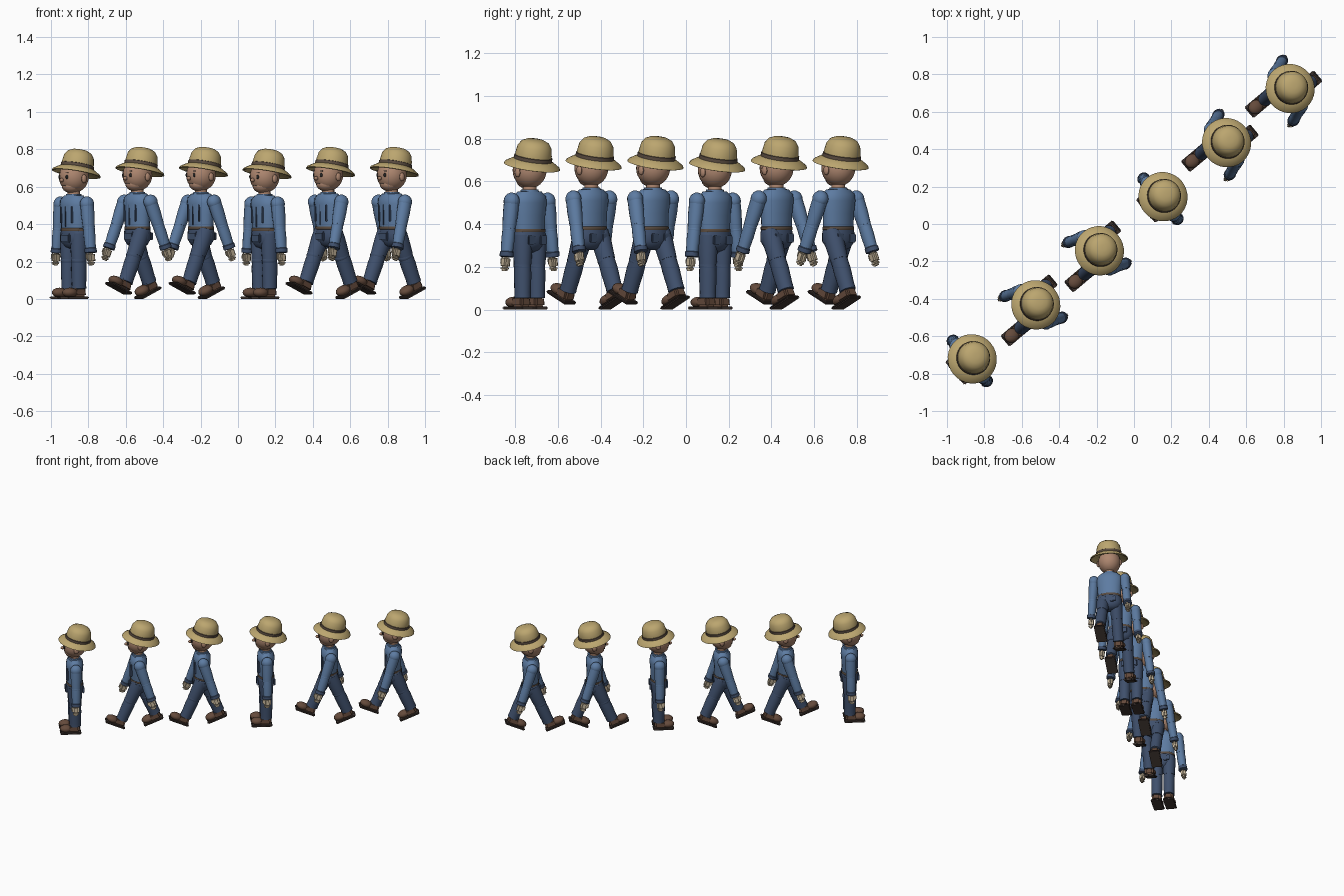
import bpy, bmesh, math
from mathutils import Matrix, Vector

if "Cube" in bpy.data.objects:
    bpy.data.objects.remove(bpy.data.objects["Cube"])

T, R, D = Matrix.Translation, Matrix.Rotation, math.radians


def mat(name, c):
    m = bpy.data.materials.new(name)
    m.diffuse_color = (*c, 1)
    m.use_nodes = True
    m.node_tree.nodes["Principled BSDF"].inputs["Base Color"].default_value = m.diffuse_color
    return m


STRAW = mat("straw", (0.50, 0.38, 0.16))
BAND = mat("hat_band", (0.10, 0.07, 0.05))
SKIN = mat("skin", (0.42, 0.24, 0.16))
SHIRT = mat("shirt_blue", (0.11, 0.20, 0.36))
TROUSER = mat("trouser_navy", (0.05, 0.08, 0.15))
SHOE = mat("shoe_brown", (0.13, 0.07, 0.045))
SOLE = mat("sole_dark", (0.05, 0.035, 0.03))
HAND = mat("glove", (0.52, 0.43, 0.30))
DARK = mat("dark", (0.02, 0.02, 0.02))


def finish(bm, name, material):
    bmesh.ops.recalc_face_normals(bm, faces=bm.faces)
    me = bpy.data.meshes.new(name)
    bm.to_mesh(me)
    bm.free()
    me.materials.append(material)
    me.shade_smooth()
    me.set_sharp_from_angle(angle=D(40))
    return me


def lathe(name, material, profile, sy=1.0, n=20):
    """Spin (radius, z) points round z, squashed by sy in y."""
    bm = bmesh.new()
    rings = [[bm.verts.new((r * math.cos(2 * math.pi * i / n), sy * r * math.sin(2 * math.pi * i / n), z))
              for i in range(n)] for r, z in profile]
    for a, b in zip(rings, rings[1:]):
        for i in range(n):
            bm.faces.new((a[i], a[(i + 1) % n], b[(i + 1) % n], b[i]))
    bm.faces.new(rings[0])
    bm.faces.new(rings[-1])
    return finish(bm, name, material)


def ball(name, material, loc, size, n=16):
    bm = bmesh.new()
    bmesh.ops.create_uvsphere(bm, u_segments=n, v_segments=n // 2 + 2, radius=1,
                              matrix=T(loc) @ Matrix.Diagonal((*size, 1)))
    return finish(bm, name, material)


def box(name, material, loc, size, bevel=0.004, taper=1.0):
    bm = bmesh.new()
    bmesh.ops.create_cube(bm, size=1)
    for v in bm.verts:
        if v.co.z > 0:
            v.co.x *= taper
            v.co.y *= taper
        v.co = Vector(loc) + Vector([v.co[i] * size[i] for i in range(3)])
    bmesh.ops.bevel(bm, geom=bm.edges[:], offset=bevel, segments=2, affect='EDGES')
    return finish(bm, name, material)


# torso, hips and head: coordinates of one figure facing -y
body = [
    lathe("shirt_torso", SHIRT, [(.076, .33), (.082, .37), (.084, .44), (.092, .50), (.088, .53),
                                 (.065, .552), (.03, .556)], .66),
    lathe("trouser_hips", TROUSER, [(.03, .268), (.065, .28), (.086, .31), (.086, .345), (.080, .372)], .70),
    lathe("belt", BAND, [(.082, .362), (.084, .364), (.084, .376), (.082, .378)], .70),
    lathe("neck", SKIN, [(.034, .54), (.032, .59)], 1, 14),
    lathe("collar", SHIRT, [(.046, .545), (.042, .562), (.034, .562)], .95),
    ball("head", SKIN, (0, .0, .652), (.078, .082, .084), 24),
    ball("jaw", SKIN, (0, -.014, .605), (.052, .056, .040)),
    ball("nose", SKIN, (0, -.084, .635), (.010, .014, .011), 10),
    box("mouth", DARK, (0, -.069, .606), (.026, .006, .003), .001),
    box("front_pouch", TROUSER, (0, -.058, .325), (.075, .018, .05), .007),
    box("shirt_placket", TROUSER, (0, -.056, .44), (.004, .010, .11), .001),
]
for s in (-1, 1):
    body += [
        ball("eye", DARK, (s * .030, -.072, .652), (.008, .008, .012), 10),
        box("eyebrow", DARK, (s * .031, -.073, .674), (.020, .006, .004), .001),
        ball("ear", SKIN, (s * .079, .006, .642), (.011, .017, .023), 12),
        box("back_pocket", TROUSER, (s * .036, .058, .325), (.042, .012, .042), .004),
        box("chest_strap", TROUSER, (s * .045, -.051, .45), (.007, .012, .09), .002),
    ]

# straw hat, built round the brim centre
hat = [
    lathe("hat_brim", STRAW, [(.07, -.002), (.10, -.010), (.126, -.026), (.133, -.024), (.128, -.014),
                              (.10, .004), (.082, .012)], 1, 32),
    lathe("hat_crown", STRAW, [(.088, 0), (.086, .035), (.080, .070), (.064, .093), (.04, .104),
                               (.015, .107)], 1, 32),
    lathe("hat_ribbon", BAND, [(.087, .004), (.091, .006), (.090, .024), (.086, .026)], 1, 32),
]

# one leg hanging from the hip joint at the origin
leg = [
    ball("hip_joint", TROUSER, (0, 0, -.02), (.044, .048, .046)),
    lathe("trouser_thigh", TROUSER, [(.044, -.01), (.045, -.06), (.040, -.15)], 1.08, 16),
    ball("knee", TROUSER, (0, -.002, -.155), (.040, .043, .032)),
    lathe("trouser_shin", TROUSER, [(.038, -.15), (.040, -.20), (.037, -.28), (.038, -.305), (.030, -.306)], 1.08, 16),
    ball("shoe_toe", SHOE, (0, -.064, -.326), (.037, .044, .026)),
    box("shoe_heel", SHOE, (0, -.010, -.323), (.066, .086, .054), .012, .88),
    box("shoe_sole", SOLE, (0, -.032, -.353), (.076, .146, .014), .005),
]

# one arm hanging from the shoulder joint at the origin
arm = [
    ball("shoulder_joint", SHIRT, (0, 0, 0), (.036, .040, .040)),
    lathe("upper_sleeve", SHIRT, [(.034, 0), (.034, -.06), (.030, -.13)], 1.1, 16),
    ball("elbow", SHIRT, (0, 0, -.135), (.030, .033, .026)),
    lathe("lower_sleeve", SHIRT, [(.029, -.13), (.030, -.18), (.027, -.245)], 1.1, 16),
    lathe("sleeve_cuff", TROUSER, [(.028, -.238), (.031, -.241), (.031, -.262), (.026, -.264)], 1.1, 16),
    box("hand", HAND, (0, -.002, -.289), (.036, .048, .060), .012),
    box("fingers", HAND, (0, -.004, -.318), (.028, .042, .024), .008),
    box("thumb", HAND, (0, -.028, -.283), (.018, .016, .036), .006),
]


def place(parts, matrix, prefix):
    for me in parts:
        ob = bpy.data.objects.new(prefix + me.name, me)
        ob.matrix_world = matrix
        bpy.context.collection.objects.link(ob)


# six walkers in a file; stride: 0 = standing, 1 = left leg forward, -1 = right
for i, stride in enumerate((0, 1, 1, 0, -1, -1)):
    fig = T((-.878 + .34 * i, -.732 + .289 * i, .01 * abs(stride))) @ R(D(-50), 4, 'Z')
    pre = f"walker_{i + 1}_"
    place(body, fig, pre)
    place(hat, fig @ T((0, .022, .693)) @ R(D(-12), 4, 'X'), pre)
    for s, side in ((1, "left_"), (-1, "right_")):
        place(leg, fig @ T((s * .043, 0, .36)) @ R(D(-23 * stride * s), 4, 'X'), pre + side)
        place(arm, fig @ T((s * .110, 0, .508)) @ R(D(18 * stride * s), 4, 'X') @ R(D(-s * 7), 4, 'Y'), pre + side)
